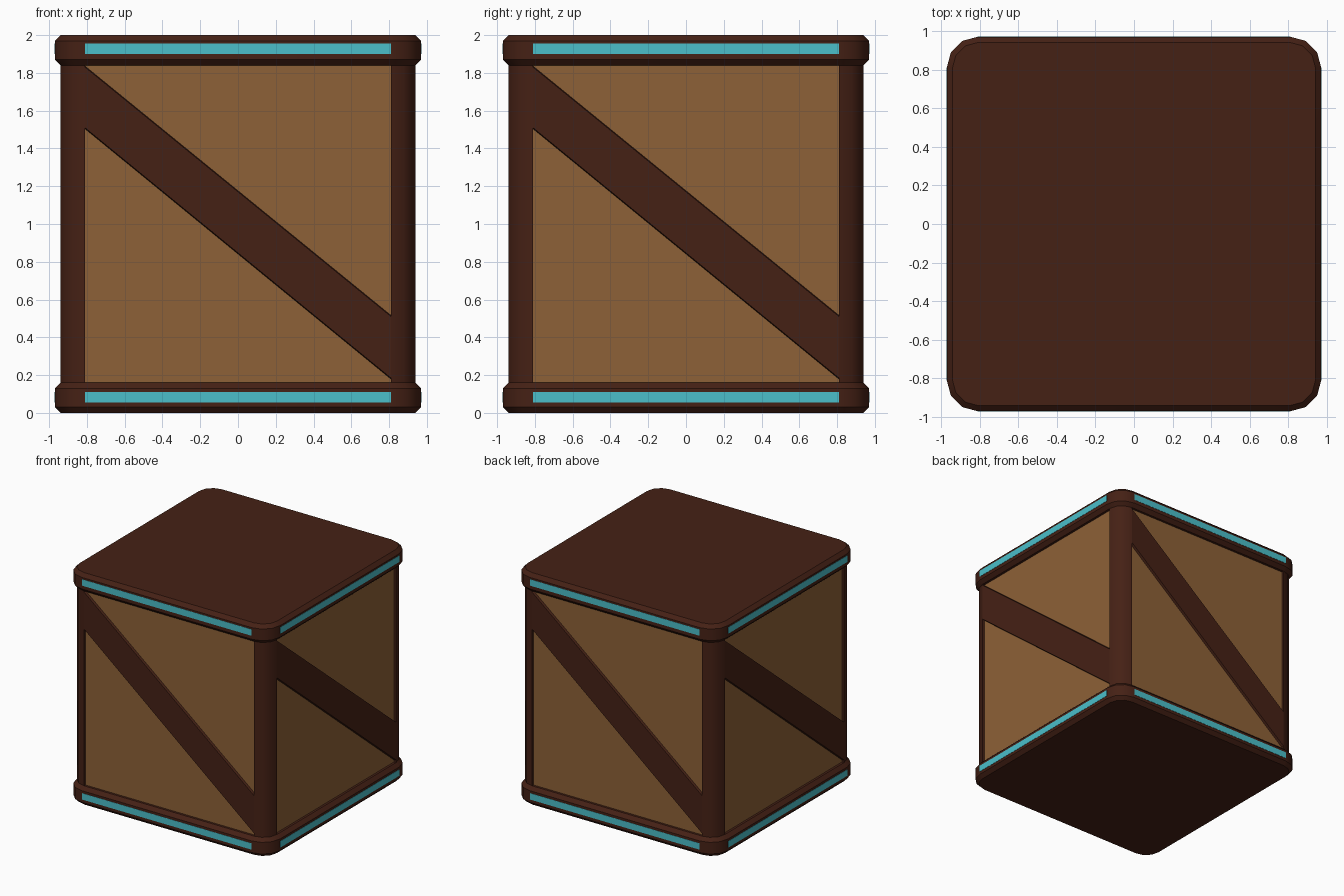
import bpy, bmesh
from math import sin, cos, pi
from mathutils import Matrix, Vector

if "Cube" in bpy.data.objects:
    bpy.data.objects.remove(bpy.data.objects["Cube"])


def material(name, rgb):
    m = bpy.data.materials.new(name)
    m.diffuse_color = (*rgb, 1)
    m.use_nodes = True
    m.node_tree.nodes["Principled BSDF"].inputs["Base Color"].default_value = m.diffuse_color
    return m


DARK = material("dark_wood", (0.060, 0.0150, 0.0075))
WOOD = material("light_wood", (0.27, 0.120, 0.038))
TEAL = material("teal", (0.07, 0.52, 0.59))
FLAT = 0.81            # half length of the straight part of every side
PANEL, FRAME, RIM = 0.92, 0.94, 0.97   # distances of the surfaces from the axis


def make(name, verts, faces, mat, turn=0, smooth=False):
    """Mesh object turned by a number of quarter turns about z."""
    bm = bmesh.new()
    vs = [bm.verts.new(v) for v in verts]
    for f in faces:
        bm.faces.new([vs[i] for i in f])
    if len(faces) > 1:
        bmesh.ops.recalc_face_normals(bm, faces=bm.faces)
    bm.transform(Matrix.Rotation(turn * pi / 2, 4, 'Z'))
    me = bpy.data.meshes.new(name)
    bm.to_mesh(me)
    bm.free()
    me.materials.append(mat)
    ob = bpy.data.objects.new(name, me)
    bpy.context.collection.objects.link(ob)
    if smooth:
        bpy.ops.object.select_all(action='DESELECT')
        ob.select_set(True)
        bpy.context.view_layer.objects.active = ob
        bpy.ops.object.shade_smooth_by_angle(angle=0.6)
    return ob


def loft(rings, cap_first=True, cap_last=True):
    """Vertices and faces through equal closed rings."""
    n = len(rings[0])
    verts = [p for r in rings for p in r]
    faces = [(k * n + i, k * n + (i + 1) % n, (k + 1) * n + (i + 1) % n, (k + 1) * n + i)
             for k in range(len(rings) - 1) for i in range(n)]
    if cap_first:
        faces.append(tuple(reversed(range(n))))
    if cap_last:
        faces.append(tuple(range(len(verts) - n, len(verts))))
    return verts, faces


def arc(half, start=0):
    """Rounded corner in three segments."""
    r = half - FLAT
    return [(FLAT * cx + r * cos(a), FLAT * cy + r * sin(a))
            for cx, cy, a0 in [((1, -1, -1, 1)[start], (1, 1, -1, -1)[start], start * pi / 2)]
            for a in (a0 + i * pi / 6 for i in range(4))]


def ring(half, z):
    return [(x, y, z) for q in range(4) for x, y in arc(half, q)]


# Base and lid: bevelled rounded plates with a narrow inner ledge
for name, flip in (("base", False), ("lid", True)):
    levels = [(FRAME, 0), (RIM, 0.03), (RIM, 0.13), (FRAME, 0.16), (0.90, 0.16)]
    rings = [ring(h, 2 - z if flip else z) for h, z in levels]
    make(name, *loft(rings, True, False), DARK, smooth=True)

SIDES = ("front", "right", "back", "left")
for k, side in enumerate(SIDES):
    # Corner post with rounded outer edge
    profile = [(PANEL, FLAT)] + arc(FRAME) + [(FLAT, PANEL)]
    rings = [[(x, y, z) for x, y in profile] for z in (0.15, 1.85)]
    make(side + "_corner_post", *loft(rings), DARK, k, smooth=True)

    # Wooden panel
    make(side + "_panel",
         [(-FLAT, -PANEL, 0.16), (FLAT, -PANEL, 0.16), (FLAT, -PANEL, 1.84), (-FLAT, -PANEL, 1.84)],
         [(0, 1, 2, 3)], WOOD, k)

    # Diagonal brace with slanted edges
    def outline(y, grow):
        return [(-FLAT, y, 1.51 - grow), (FLAT, y, 0.185 - grow),
                (FLAT, y, 0.51 + grow), (-FLAT, y, 1.83 + grow)]
    make(side + "_brace", *loft([outline(-PANEL + 0.005, 0.008), outline(-FRAME, 0)]), DARK, k)

    # Teal strips on base and lid
    for name, z0, z1 in (("lower", 0.055, 0.11), ("upper", 1.90, 1.955)):
        strip = [[(-FLAT, y, z0), (FLAT, y, z0), (FLAT, y, z1), (-FLAT, y, z1)]
                 for y in (-RIM + 0.005, -RIM - 0.002)]
        make(f"{side}_{name}_strip", *loft(strip), TEAL, k)
